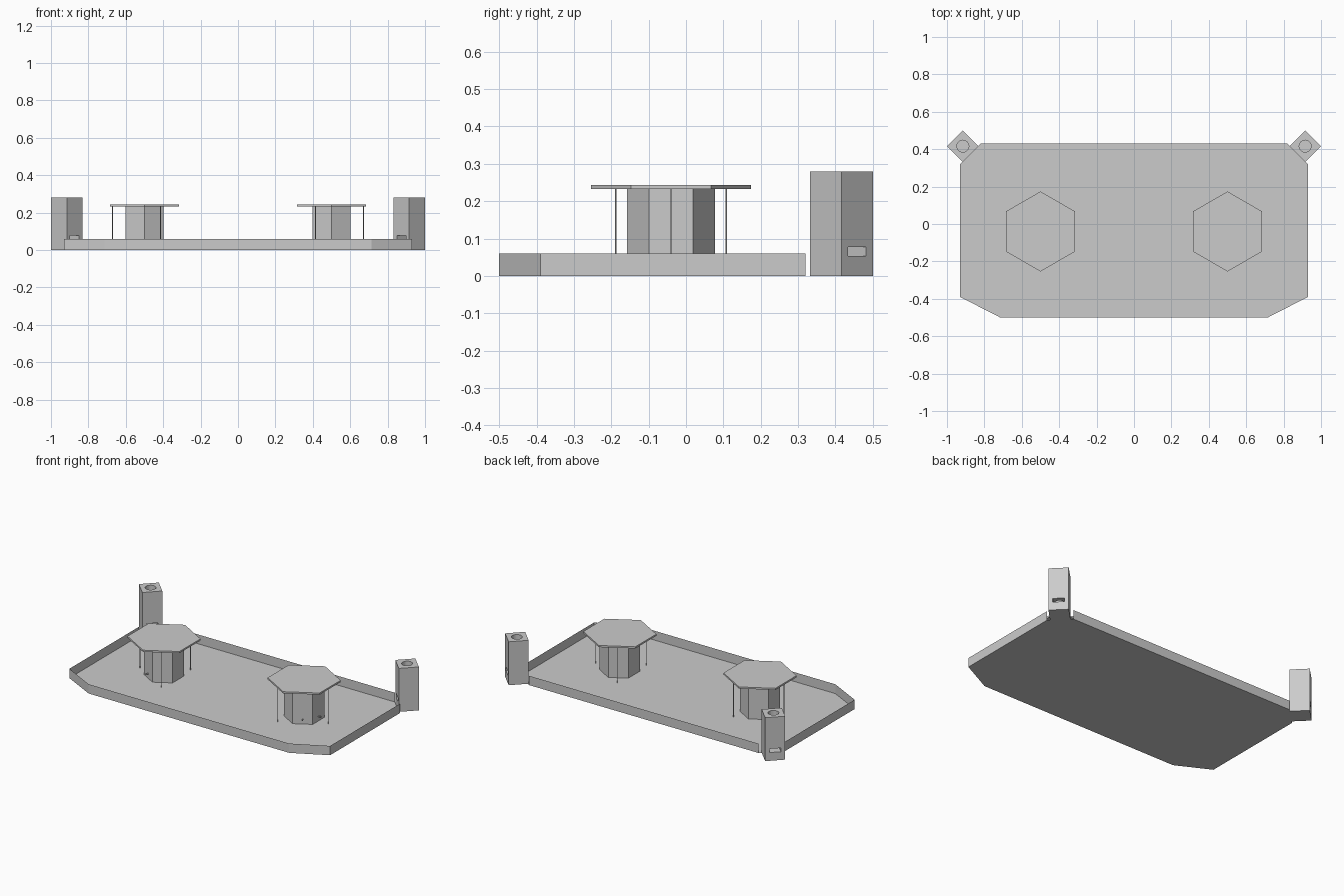
import bpy, bmesh
from math import pi, cos, sin, sqrt
from mathutils import Matrix, Vector

if "Cube" in bpy.data.objects:
    bpy.data.objects.remove(bpy.data.objects["Cube"])


def finish(name, bm):
    mesh = bpy.data.meshes.new(name)
    bm.to_mesh(mesh)
    bm.free()
    obj = bpy.data.objects.new(name, mesh)
    bpy.context.collection.objects.link(obj)
    return obj


def prism(name, center, radius, z0, z1, sides, turn=0.0):
    """Upright closed prism whose first corner points along angle `turn`."""
    bm = bmesh.new()
    ring = [bm.verts.new((center[0] + radius * cos(turn + 2 * pi * i / sides),
                          center[1] + radius * sin(turn + 2 * pi * i / sides), z0))
            for i in range(sides)]
    base = bm.faces.new(ring)
    top = bmesh.ops.extrude_face_region(bm, geom=[base])["geom"]
    bmesh.ops.translate(bm, vec=(0, 0, z1 - z0),
                        verts=[v for v in top if isinstance(v, bmesh.types.BMVert)])
    bmesh.ops.recalc_face_normals(bm, faces=bm.faces)
    return finish(name, bm)


def box(name, center, size, turn):
    bm = bmesh.new()
    bmesh.ops.create_cube(bm, size=1, matrix=Matrix.Translation(center)
                          @ Matrix.Rotation(turn, 4, 'Z') @ Matrix.Diagonal((*size, 1)))
    return finish(name, bm)


def cut(obj, cutter):
    cutter.hide_render = True
    mod = obj.modifiers.new("cut", 'BOOLEAN')
    mod.operation = 'DIFFERENCE'
    mod.solver = 'EXACT'
    mod.object = cutter
    bpy.context.view_layer.objects.active = obj
    bpy.ops.object.modifier_apply(modifier=mod.name)
    bpy.data.objects.remove(cutter)


# Tray: sheet floor, sheet rim left open at the two rear corner cuts
outline = [(0.93, 0.32), (0.93, -0.39), (0.715, -0.5), (-0.715, -0.5),
           (-0.93, -0.39), (-0.93, 0.32), (-0.82, 0.43), (0.82, 0.43)]
bm = bmesh.new()
low = [bm.verts.new((x, y, 0)) for x, y in outline]
high = [bm.verts.new((x, y, 0.06)) for x, y in outline]
bm.faces.new(low[::-1])
for i in (0, 1, 2, 3, 4, 6):
    bm.faces.new((low[i], low[i + 1], high[i + 1], high[i]))
bmesh.ops.recalc_face_normals(bm, faces=bm.faces)
finish("tray", bm)

for side, label in ((-1, "left"), (1, "right")):
    # Hexagonal tower with overhanging lid
    cx, cy = 0.5 * side, -0.04
    prism(f"{label}_tower", (cx, cy), 0.118, 0, 0.232, 6, pi / 2)
    prism(f"{label}_lid", (cx, cy), 0.214, 0.232, 0.243, 6, pi / 2)

    # Thin rods holding up the lid
    for k in range(3):
        a = 2 * pi * k / 3
        prism(f"{label}_rod_{k}", (cx + side * 0.171 * cos(a), cy + 0.171 * sin(a)),
              0.002, 0, 0.232, 6)

    # Small pegs low on the tower faces
    for k, a in enumerate((0, -pi / 3)):
        d = Vector((side * cos(a), sin(a), 0))
        bm = bmesh.new()
        bmesh.ops.create_cone(bm, cap_ends=True, segments=8, radius1=0.004, radius2=0.004,
                              depth=0.024, matrix=Matrix.Translation(Vector((cx, cy, 0.03)) + d * 0.108)
                              @ d.to_track_quat('Z', 'Y').to_matrix().to_4x4())
        finish(f"{label}_peg_{k}", bm)

    # Corner post with round well and a slot running through diagonally
    px, py = 0.915 * side, 0.416
    post = prism(f"{label}_post", (px, py), 0.084, 0, 0.28, 4)
    cut(post, prism("well_cutter", (px, py), 0.032, 0.065, 0.3, 24))
    cut(post, box("slot_cutter", (px, py, 0.065), (0.3, 0.068, 0.024), side * pi / 4))
